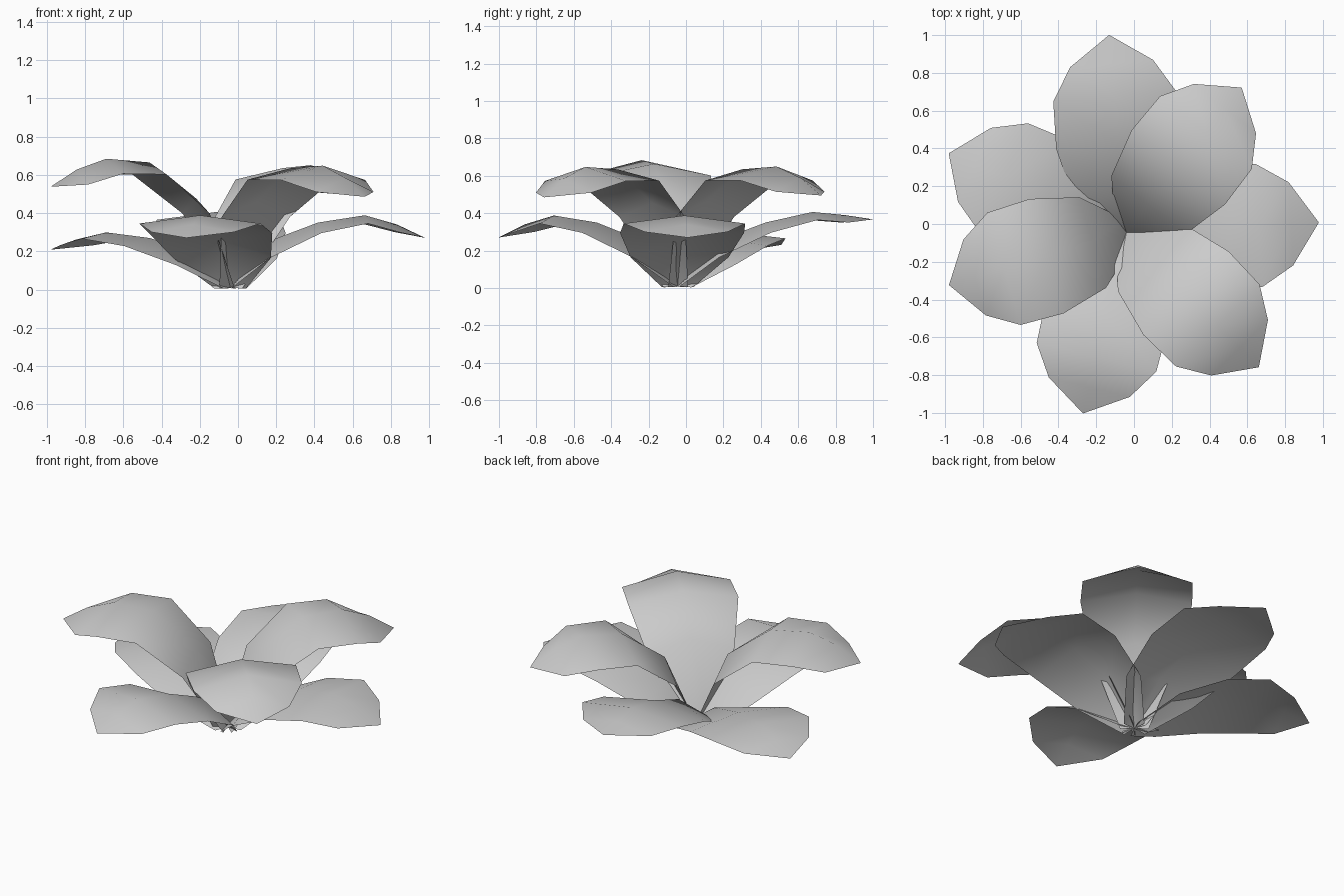
import bpy
from math import radians, cos, sin

if "Cube" in bpy.data.objects:
    bpy.data.objects.remove(bpy.data.objects["Cube"])

CENTRE = (-0.04, -0.045)
# Along each petal: fraction of length, half width
ROWS = [(0.0, 0.08), (0.19, 0.25), (0.45, 0.316), (0.69, 0.31), (0.855, 0.21), (1.0, 0.0)]
# Heights along midrib and along edges, per tier (domed across)
UPPER = ([0.01, 0.455, 0.635, 0.65, 0.59, 0.495], [0.005, 0.38, 0.575, 0.575, 0.515, 0.495])
LOWER = ([0.01, 0.25, 0.35, 0.388, 0.34, 0.27], [0.005, 0.165, 0.295, 0.345, 0.30, 0.27])


def petal(name, angle, length, tier, scale=1.0, wide=1.0, lift=0.0):
    a = radians(angle)
    verts, faces = [], []

    def add(d, w, z):
        verts.append((CENTRE[0] + d * cos(a) - w * sin(a),
                      CENTRE[1] + d * sin(a) + w * cos(a), z))

    for i, (f, w) in enumerate(ROWS):
        mid = tier[0][i] * scale + lift * f ** 4
        edge = tier[1][i] * scale + lift * f ** 4
        d = f * length
        if w == 0:
            add(d, 0, mid)
        else:
            for s in (-1, 0, 1):
                add(d, s * w * wide, mid if s == 0 else edge)
    for i in range(len(ROWS) - 2):
        for j in (0, 1):
            k = i * 3 + j
            faces.append((k, k + 3, k + 4, k + 1))
    n = len(verts) - 1
    faces += [(n - 3, n, n - 2), (n - 2, n, n - 1)]
    me = bpy.data.meshes.new(name)
    me.from_pydata(verts, [], faces)
    for p in me.polygons:
        p.use_smooth = True
    ob = bpy.data.objects.new(name, me)
    bpy.context.collection.objects.link(ob)


# Three upper petals
petal("upper_petal_back", 51.5, 0.98, UPPER)
petal("upper_petal_left", 196.5, 0.98, UPPER, 1.045, lift=0.02)
petal("upper_petal_front", -45.5, 1.0, UPPER, lift=-0.01)

# Four lower petals
petal("lower_petal_right", 3, 1.02, LOWER, wide=1.05)
petal("lower_petal_back", 95, 1.05, LOWER, 0.99, lift=0.10, wide=1.05)
petal("lower_petal_left", 156, 1.03, LOWER, 0.77, wide=1.02)
petal("lower_petal_front", -103.5, 0.985, LOWER, wide=1.05)
